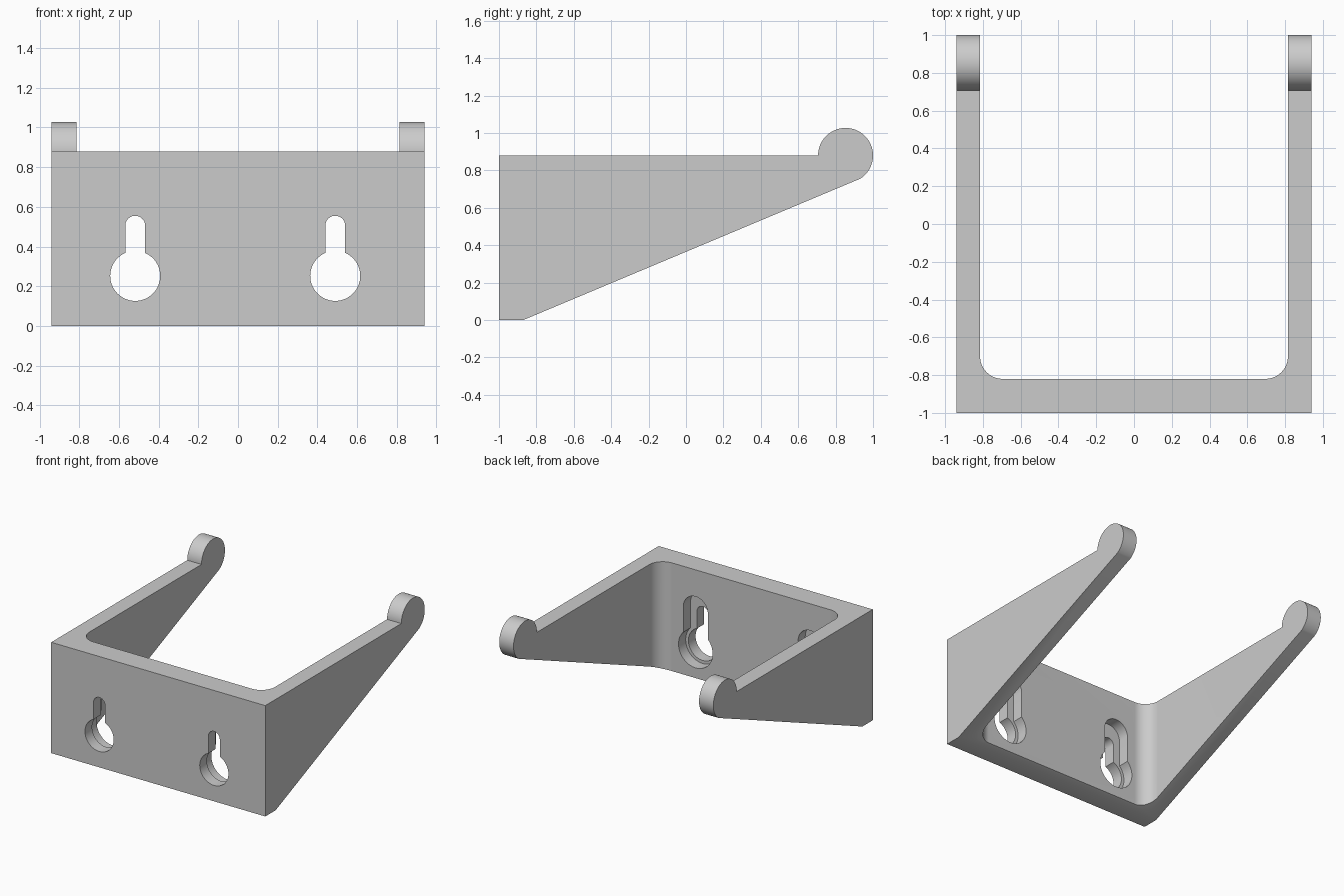
import bpy
import bmesh
from math import acos, cos, sin, pi, radians
from mathutils import Vector

cube = bpy.data.objects.get("Cube")
if cube:
    bpy.data.objects.remove(cube)

grey = bpy.data.materials.new("plain grey")
grey.use_nodes = True
colour = (0.6, 0.6, 0.6, 1)
grey.diffuse_color = colour
grey.node_tree.nodes["Principled BSDF"].inputs["Base Color"].default_value = colour

HALF_WIDTH, ARM, WALL_BACK = 0.94, 0.125, -0.82
HOLE_Z = 0.252


def arc(cx, cy, r, start, end, steps=24):
    angles = [start + (end - start) * i / steps for i in range(steps + 1)]
    return [(cx + r * cos(a), cy + r * sin(a)) for a in angles]


def prism(name, outline, axis, low, high):
    """Extrude a closed 2D outline along the given axis."""
    place = {"X": lambda u, v, w: (w, u, v),
             "Y": lambda u, v, w: (u, w, v),
             "Z": lambda u, v, w: (u, v, w)}[axis]
    bm = bmesh.new()
    face = bm.faces.new([bm.verts.new(place(u, v, low)) for u, v in outline])
    top = bmesh.ops.extrude_face_region(bm, geom=[face])["geom"]
    verts = [g for g in top if isinstance(g, bmesh.types.BMVert)]
    bmesh.ops.translate(bm, verts=verts, vec=Vector(place(0, 0, high - low)))
    bmesh.ops.recalc_face_normals(bm, faces=bm.faces)
    mesh = bpy.data.meshes.new(name)
    bm.to_mesh(mesh)
    bm.free()
    mesh.materials.append(grey)
    obj = bpy.data.objects.new(name, mesh)
    bpy.context.collection.objects.link(obj)
    return obj


def keyhole(x, radius, slot, slot_z):
    """Round hole with a narrower round-topped slot above it."""
    phi = acos(slot / radius)
    return (arc(x, HOLE_Z, radius, pi - phi, 2 * pi + phi, 48)
            + arc(x, slot_z, slot, 0, pi))


def cut(target, cutter):
    cutter.hide_render = True
    mod = target.modifiers.new("cut", "BOOLEAN")
    mod.operation = "DIFFERENCE"
    mod.solver = "EXACT"
    mod.object = cutter
    bpy.context.view_layer.objects.active = target
    bpy.ops.object.modifier_apply(modifier=mod.name)
    bpy.data.objects.remove(cutter)


# Side profile with a sloped underside and round arm tips
profile = [(-1, 0.88), (-1, 0), (-0.87, 0)]
profile += arc(0.853, 0.88, 0.147, radians(-58), pi, 56)
bracket = prism("wall_bracket", profile, "X", -HALF_WIDTH, HALF_WIDTH)

# Open space between the arms, with rounded inner corners
inner, fillet = HALF_WIDTH - ARM, 0.12
gap = [(inner, 1.3), (-inner, 1.3)]
gap += arc(-inner + fillet, WALL_BACK + fillet, fillet, pi, 1.5 * pi)
gap += arc(inner - fillet, WALL_BACK + fillet, fillet, 1.5 * pi, 2 * pi)
cut(bracket, prism("gap_cutter", gap, "Z", -0.2, 1.3))

# Keyhole slots, with a wider recess for the screw head on the inside
for x in (-0.518, 0.49):
    cut(bracket, prism("slot_cutter", keyhole(x, 0.126, 0.05, 0.505), "Y", -1.1, -0.85))
    cut(bracket, prism("recess_cutter", keyhole(x, 0.15, 0.108, 0.56), "Y", -0.91, -0.7))

bpy.ops.object.select_all(action="DESELECT")
bracket.select_set(True)
bpy.context.view_layer.objects.active = bracket
bpy.ops.object.shade_smooth_by_angle(angle=radians(25))
